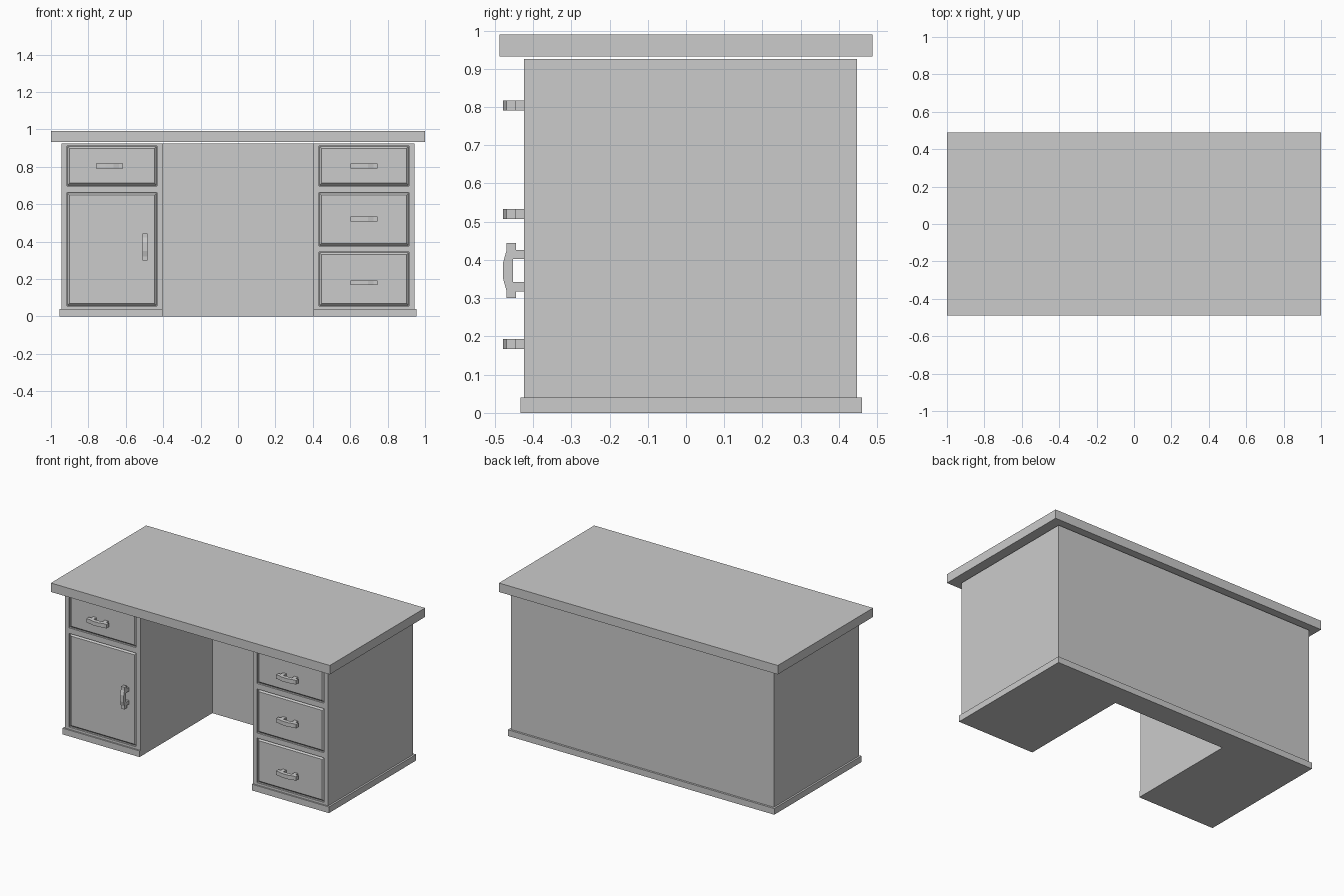
import bpy, bmesh
from mathutils import Matrix, Vector

if "Cube" in bpy.data.objects:
    bpy.data.objects.remove(bpy.data.objects["Cube"])

FRONT = -0.424


def new_object(name, bm):
    bmesh.ops.recalc_face_normals(bm, faces=bm.faces)
    mesh = bpy.data.meshes.new(name)
    bm.to_mesh(mesh)
    bm.free()
    ob = bpy.data.objects.new(name, mesh)
    bpy.context.collection.objects.link(ob)
    return ob


def add_box(bm, lo, hi):
    lo, hi = Vector(lo), Vector(hi)
    m = Matrix.Translation((lo + hi) / 2) @ Matrix.Diagonal((*(hi - lo), 1))
    bmesh.ops.create_cube(bm, size=1, matrix=m)


def extrude_outline(bm, points, offset):
    face = bm.faces.new([bm.verts.new(p) for p in points])
    ext = bmesh.ops.extrude_face_region(bm, geom=[face])
    moved = [g for g in ext["geom"] if isinstance(g, bmesh.types.BMVert)]
    bmesh.ops.translate(bm, verts=moved, vec=offset)


def u_block(name, x, y0, y1, z0, z1, knee_x=0.403, knee_y=0.313):
    """Two pedestals joined by a back, wrapped around the knee space."""
    half = [(knee_x, knee_y), (knee_x, y0), (x, y0), (x, y1)]
    outline = half + [(-px, py) for px, py in reversed(half)]
    bm = bmesh.new()
    extrude_outline(bm, [(px, py, z0) for px, py in outline], (0, 0, z1 - z0))
    return new_object(name, bm)


# Table top, body and plinth
bm = bmesh.new()
add_box(bm, (-1, -0.488, 0.932), (1, 0.488, 0.99))
new_object("table_top", bm)
body = u_block("desk_body", 0.943, FRONT, 0.447, 0.04, 0.925)
u_block("plinth", 0.955, -0.433, 0.46, 0, 0.04)

# Drawer and door openings: name, x range, z range
L, R = (-0.915, -0.433), (0.433, 0.915)
fronts = [
    ("left_drawer", L, (0.698, 0.912)),
    ("left_door", L, (0.055, 0.662)),
    ("right_top_drawer", R, (0.698, 0.912)),
    ("right_middle_drawer", R, (0.377, 0.662)),
    ("right_bottom_drawer", R, (0.055, 0.344)),
]

# Recesses cut into the pedestal fronts
DEPTH = 0.012
bm = bmesh.new()
for _, (x0, x1), (z0, z1) in fronts:
    add_box(bm, (x0, FRONT - 0.05, z0), (x1, FRONT + DEPTH, z1))
cutter = new_object("recess_cutter", bm)
cutter.hide_render = True
mod = body.modifiers.new("recesses", "BOOLEAN")
mod.object = cutter
mod.operation = "DIFFERENCE"
mod.solver = "EXACT"
bpy.context.view_layer.objects.active = body
bpy.ops.object.modifier_apply(modifier=mod.name)
bpy.data.objects.remove(cutter)

# Raised panels with sloping edges inside each recess
GAP, SLOPE = 0.003, 0.011
for name, (x0, x1), (z0, z1) in fronts:
    bm = bmesh.new()
    add_box(bm, (x0 + GAP, FRONT, z0 + GAP), (x1 - GAP, FRONT + DEPTH, z1 - GAP))
    cx, cz = (x0 + x1) / 2, (z0 + z1) / 2
    for v in bm.verts:
        if v.co.y < FRONT + DEPTH / 2:
            v.co.x += SLOPE if v.co.x < cx else -SLOPE
            v.co.z += SLOPE if v.co.z < cz else -SLOPE
    new_object(name + "_panel", bm)


# Handles: half profile (distance along handle, y), mirrored and extruded
def handle(name, x, z, vertical=False, width=0.026):
    half = [(0.022, -0.478), (0.051, -0.470), (0.072, -0.470), (0.072, -0.445),
            (0.054, -0.445), (0.054, FRONT), (0.030, FRONT), (0.030, -0.453)]
    outline = half + [(-a, y) for a, y in reversed(half)]
    bm = bmesh.new()
    if vertical:
        extrude_outline(bm, [(x - width / 2, y, z + a) for a, y in outline], (width, 0, 0))
    else:
        extrude_outline(bm, [(x + a, y, z - width / 2) for a, y in outline], (0, 0, width))
    new_object(name, bm)


handle("left_drawer_handle", -0.687, 0.804)
handle("left_door_handle", -0.498, 0.372, vertical=True)
for label, z in (("top", 0.804), ("middle", 0.520), ("bottom", 0.180)):
    handle(f"right_{label}_drawer_handle", 0.673, z)
